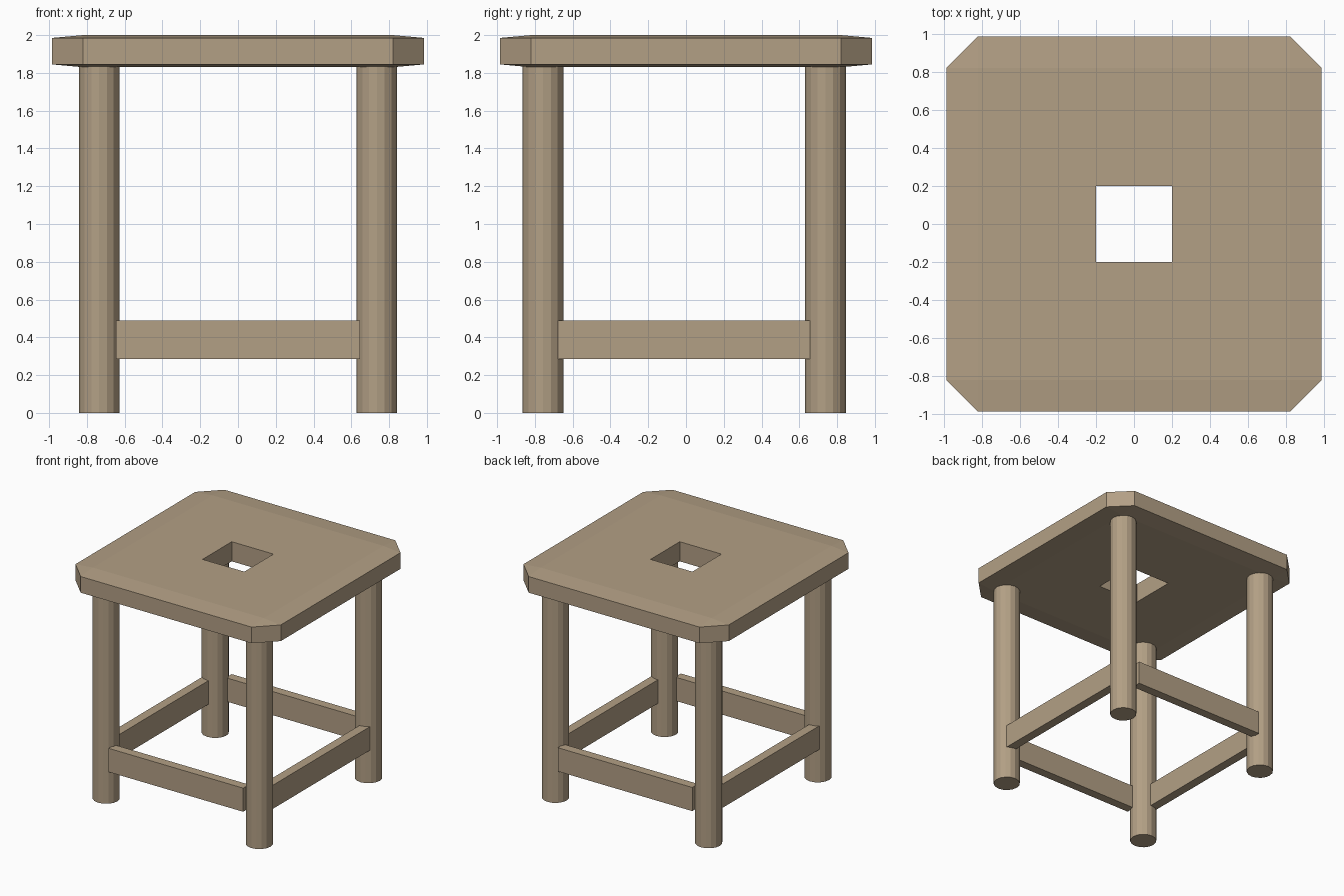
import bpy
import bmesh
from mathutils import Matrix, Vector

default = bpy.data.objects.get("Cube")
if default:
    bpy.data.objects.remove(default, do_unlink=True)

wood = bpy.data.materials.new("warm_wood")
wood.use_nodes = True
colour = (0.45, 0.35, 0.235, 1)
wood.diffuse_color = colour
wood.node_tree.nodes["Principled BSDF"].inputs["Base Color"].default_value = colour


def finish(name, bm):
    bmesh.ops.recalc_face_normals(bm, faces=bm.faces)
    mesh = bpy.data.meshes.new(name)
    bm.to_mesh(mesh)
    bm.free()
    mesh.materials.append(wood)
    obj = bpy.data.objects.new(name, mesh)
    bpy.context.collection.objects.link(obj)
    return obj


def box(name, low, high):
    low, high = Vector(low), Vector(high)
    bm = bmesh.new()
    bmesh.ops.create_cube(bm, size=1)
    bmesh.ops.scale(bm, vec=high - low, verts=bm.verts)
    bmesh.ops.translate(bm, vec=(low + high) / 2, verts=bm.verts)
    return finish(name, bm)


# Seat: flat middle, edges sloping slightly, clipped corners, square hole
OUTER, INNER, HOLE = 0.985, 0.82, 0.2
bm = bmesh.new()
rings = []
for middle_z, edge_z in ((2.0, 1.985), (1.83, 1.845)):
    quarters = []
    for k in range(4):
        turn = Matrix.Rotation(k * 1.5707963, 3, "Z")
        points = ((HOLE, HOLE, middle_z), (INNER, INNER, middle_z),
                  (OUTER, INNER, edge_z), (INNER, OUTER, edge_z))
        quarters.append([bm.verts.new(turn @ Vector(p)) for p in points])
    for k in range(4):
        hole, inner, side_a, side_b = quarters[k]
        hole2, inner2, next_a, next_b = quarters[(k + 1) % 4]
        bm.faces.new((hole, inner, inner2, hole2))
        bm.faces.new((inner, side_b, next_a, inner2))
        bm.faces.new((inner, side_a, side_b))
    rings.append(quarters)
for k in range(4):
    top, low = rings[0][k], rings[1][k]
    top2, low2 = rings[0][(k + 1) % 4], rings[1][(k + 1) % 4]
    bm.faces.new((top[0], top2[0], low2[0], low[0]))
    bm.faces.new((top[2], top[3], low[3], low[2]))
    bm.faces.new((top[3], top2[2], low2[2], low[3]))
finish("seat", bm)

# Legs: plain sixteen-sided posts
LEG_X, FRONT_Y, BACK_Y = 0.735, -0.757, 0.738
LEG_HEIGHT = 1.835
for end, y in (("front", FRONT_Y), ("back", BACK_Y)):
    for side, x in (("left", LEG_X), ("right", -LEG_X)):
        bm = bmesh.new()
        bmesh.ops.create_cone(bm, cap_ends=True, segments=16, radius1=0.108,
                              radius2=0.108, depth=LEG_HEIGHT)
        bmesh.ops.translate(bm, vec=(x, y, LEG_HEIGHT / 2), verts=bm.verts)
        finish(f"{end}_{side}_leg", bm)

# Stretcher rails set toward the outside of the legs
LOW, HIGH, THICK = 0.285, 0.49, 0.08
box("front_rail", (-0.645, -0.85, LOW), (0.645, -0.85 + THICK, HIGH))
box("back_rail", (-0.645, 0.835 - THICK, LOW), (0.645, 0.835, HIGH))
for side, s in (("left", 1), ("right", -1)):
    xs = sorted((s * 0.805, s * (0.805 - THICK)))
    box(f"{side}_rail", (xs[0], -0.7, LOW), (xs[1], 0.68, HIGH))
